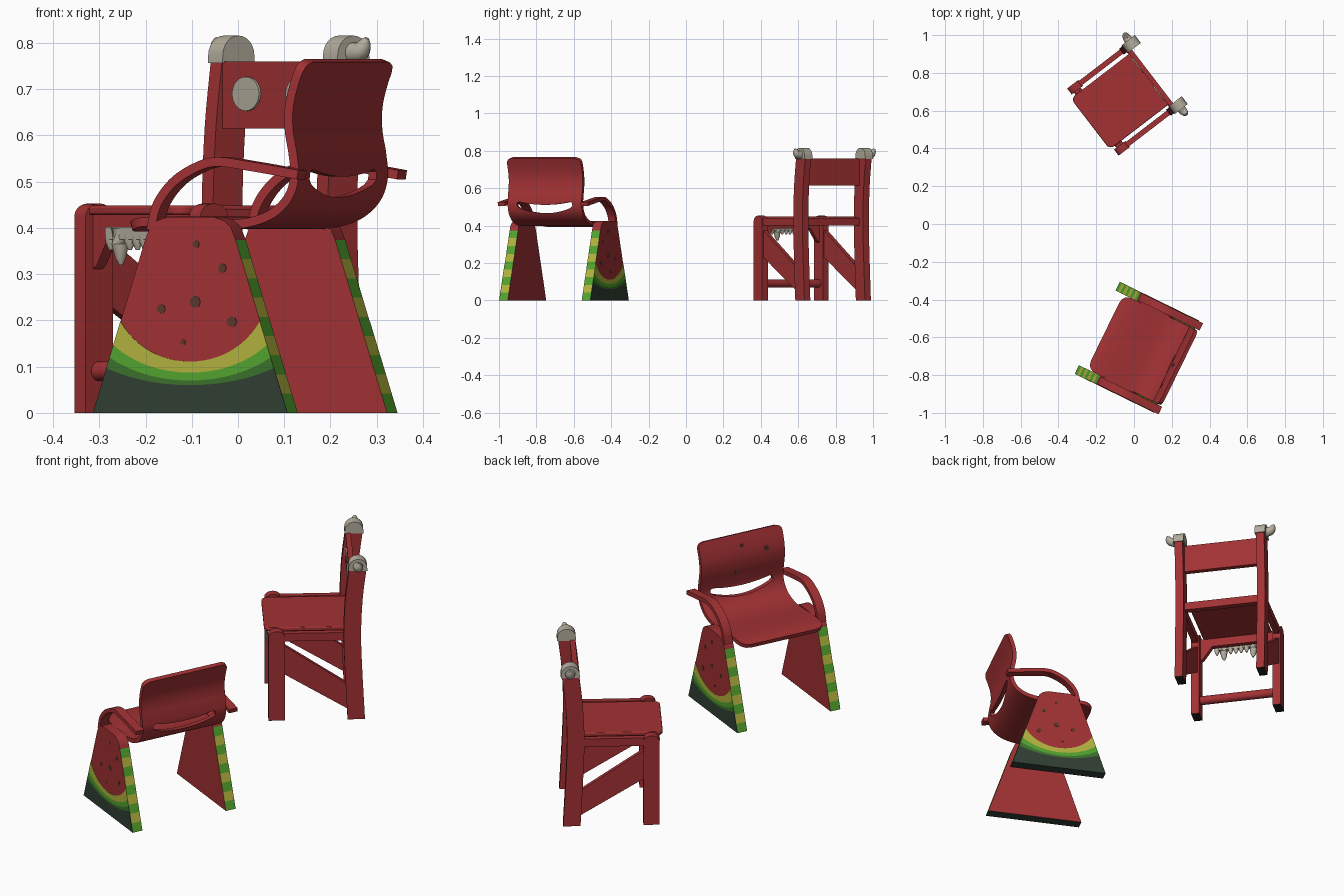
import bpy, bmesh, math
from mathutils import Matrix, Vector

if "Cube" in bpy.data.objects:
    bpy.data.objects.remove(bpy.data.objects["Cube"])


def mat(name, r, g, b):
    m = bpy.data.materials.new(name)
    m.diffuse_color = (r, g, b, 1)
    m.use_nodes = True
    m.node_tree.nodes["Principled BSDF"].inputs["Base Color"].default_value = m.diffuse_color
    return m


RED = mat("red", .36, .031, .034)
LIME = mat("lime", .45, .45, .05)
BRIGHT = mat("bright green", .085, .37, .028)
MID = mat("mid green", .045, .17, .025)
DARK = mat("dark green", .03, .05, .033)
BONE = mat("bone", .46, .42, .34)
SEED = mat("seed brown", .10, .04, .025)
FOOT = mat("foot black", .015, .012, .012)

# chair frames: local front is -y, local x is sideways
CHAIR_A = Matrix.Translation((.0155, -.6525, 0)) @ Matrix.Rotation(math.radians(-116.05), 4, 'Z')
CHAIR_B = Matrix.Translation((-.045, .672, 0)) @ Matrix.Rotation(math.radians(-52.5), 4, 'Z')


def make(name, frame, verts, faces, mats, idx=None):
    me = bpy.data.meshes.new(name)
    me.from_pydata([tuple(v) for v in verts], [], faces)
    for m in mats:
        me.materials.append(m)
    if idx:
        for p, i in zip(me.polygons, idx):
            p.material_index = i
    bm = bmesh.new()
    bm.from_mesh(me)
    bmesh.ops.recalc_face_normals(bm, faces=bm.faces)
    bm.to_mesh(me)
    bm.free()
    ob = bpy.data.objects.new(name, me)
    bpy.context.collection.objects.link(ob)
    ob.matrix_world = frame
    return ob


def prism(name, frame, pts, axis, d0, d1, mats, side_idx=None):
    """Extrude a 2D profile along one local axis."""
    put = {'x': lambda a, b, d: (d, a, b), 'y': lambda a, b, d: (a, d, b),
           'z': lambda a, b, d: (a, b, d)}[axis]
    n = len(pts)
    verts = [put(a, b, d) for d in (d0, d1) for a, b in pts]
    faces = [tuple(range(n)), tuple(range(n, 2 * n))]
    faces += [(i, (i + 1) % n, n + (i + 1) % n, n + i) for i in range(n)]
    return make(name, frame, verts, faces, mats, [0, 0] + side_idx if side_idx else None)


def rect(a0, b0, a1, b1):
    return [(a0, b0), (a1, b0), (a1, b1), (a0, b1)]


def ellipse(a, b, ra, rb, n=24):
    return [(a + ra * math.cos(2 * math.pi * i / n), b + rb * math.sin(2 * math.pi * i / n)) for i in range(n)]


def smooth(pts, n=6):
    """Catmull-Rom through the points."""
    p = [Vector(q) for q in pts]
    p = [2 * p[0] - p[1]] + p + [2 * p[-1] - p[-2]]
    out = []
    for i in range(1, len(p) - 2):
        a, b, c, d = p[i - 1:i + 3]
        for k in range(n):
            t = k / n
            out.append(.5 * (2 * b + (c - a) * t + (2 * a - 5 * b + 4 * c - d) * t * t
                             + (3 * b - a - 3 * c + d) * t ** 3))
    return out + [p[-2]]


def tube(name, frame, pts, radii, mats, n=14):
    """Round rod or horn with a radius at every point."""
    p = [Vector(q) for q in pts]
    verts, faces = [], []
    for i, c in enumerate(p):
        t = (p[min(i + 1, len(p) - 1)] - p[max(i - 1, 0)]).normalized()
        q = t.to_track_quat('Z', 'Y')
        verts += [c + q @ Vector((radii[i] * math.cos(2 * math.pi * k / n),
                                  radii[i] * math.sin(2 * math.pi * k / n), 0)) for k in range(n)]
    for i in range(len(p) - 1):
        faces += [(i * n + k, i * n + (k + 1) % n, (i + 1) * n + (k + 1) % n, (i + 1) * n + k) for k in range(n)]
    faces += [tuple(range(n)), tuple(range(len(verts) - n, len(verts)))]
    return make(name, frame, verts, faces, mats)


# ---------------- chair A: melon armchair ----------------
def half(z):
    return .234 - z * .125 / .374


# side panels: striped rind on the slanted edges
zs = [.374 * i / 9 for i in range(10)]
top = [(.097, .402), (.08, .416), (.055, .424)]
side = [(half(z), z) for z in zs] + top
profile = side + [(-a, b) for a, b in reversed(side)]
stripes = [1 if i % 2 else 2 for i in range(9)]
side_idx = stripes + [0] * 7 + stripes[::-1] + [3]
# painted bands on the outer face, as (middle height, rise towards the edges)
bands = [(0, 0), (.060, .037), (.070, .050), (.087, .060), (.111, .087)]
seeds = [(.014, .365, .008), (.077, .313, .010), (.012, .24, .013),
         (-.07, .225, .010), (.10, .197, .012), (-.017, .153, .006)]
arm_path = smooth([(-.097, .395), (-.082, .45), (-.045, .497), (.005, .528),
                   (.06, .543), (.144, .533), (.257, .515)])
arm_out = []
for sgn in (.010, -.010):
    row = []
    for i, c in enumerate(arm_path):
        t = (arm_path[min(i + 1, len(arm_path) - 1)] - arm_path[max(i - 1, 0)]).normalized()
        row.append((c.x - t.y * sgn, c.y + t.x * sgn))
    arm_out += row if sgn > 0 else row[::-1]
for s in (-1, 1):
    prism("side_panel", CHAIR_A, profile, 'x', s * .22, s * .27, [RED, LIME, BRIGHT, DARK], side_idx)
    ts = [i / 12 - 1 for i in range(25)]
    for (z0, k0), (z1, k1), m in zip(bands, bands[1:], (DARK, MID, BRIGHT, LIME)):
        edge = [(t, z0 + k0 * t * t) for t in ts] + [(t, z1 + k1 * t * t) for t in reversed(ts)]
        prism("rind_band", CHAIR_A, [(t * half(z), z) for t, z in edge], 'x', s * .269, s * .2715, [m])
    for y, z, r in seeds:
        prism("panel_seed", CHAIR_A, ellipse(y, z, r, r, 7), 'x', s * .269, s * .2715, [SEED])
    prism("armrest", CHAIR_A, arm_out, 'x', s * .225, s * .268, [RED])

# bent shell: seat and back in one sheet with rounded ends
line = smooth([(-.185, .402), (-.14, .413), (-.06, .414), (.04, .408), (.11, .411), (.17, .43),
               (.21, .465), (.226, .51), (.222, .56), (.213, .61), (.213, .66), (.225, .71), (.245, .762)], 8)
dist = [0]
for a, b in zip(line, line[1:]):
    dist.append(dist[-1] + (b - a).length)
verts, faces, COLS = [], [], 8
for c, d in zip(line, dist):
    R = .05 if c.y < .45 else .03
    e = min(d, dist[-1] - d, R)
    w = .22 - R + math.sqrt(R * R - (R - e) ** 2)
    verts += [(w * (2 * k / COLS - 1), c.x, c.y) for k in range(COLS + 1)]
N = COLS + 1
for i in range(len(line) - 1):
    faces += [(i * N + k, i * N + k + 1, (i + 1) * N + k + 1, (i + 1) * N + k) for k in range(COLS)]
shell = make("seat_shell", CHAIR_A, verts, faces, [RED])
sol = shell.modifiers.new("thickness", 'SOLIDIFY')
sol.thickness, sol.offset = .02, 0

# hand slot cut through the back
xs = [.15 * (i / 8 - 1) for i in range(17)]
slot = [(x, .466 + 1.2 * x * x) for x in xs] + [(.165, .505), (.163, .522)]
slot += [(x, .511 + .7 * x * x) for x in reversed(xs)] + [(-.163, .522), (-.165, .505)]
cutter = prism("slot_cutter", CHAIR_A, slot, 'y', .17, .32, [RED])
cutter.hide_render = True
boo = shell.modifiers.new("slot", 'BOOLEAN')
boo.operation, boo.object, boo.solver = 'DIFFERENCE', cutter, 'EXACT'
bpy.context.view_layer.update()
dg = bpy.context.evaluated_depsgraph_get()
cut = bpy.data.meshes.new_from_object(shell.evaluated_get(dg))
shell.modifiers.clear()
shell.data = cut
bpy.data.objects.remove(cutter)

# seeds on the front of the back
for x, z, y, r in ((0, .71, .225, .009), (.125, .675, .216, .013), (-.035, .585, .217, .009)):
    prism("back_seed", CHAIR_A, ellipse(x, z, r, r, 7), 'y', y - .013, y - .006, [SEED])

# ---------------- chair B: toothed chair ----------------
post_mid = smooth([(.188, 0), (.174, .28), (.17, .45), (.178, .62), (.195, .765)], 4)
post = [(c.x - .04, c.y) for c in post_mid] + [(c.x + .04, c.y) for c in reversed(post_mid)]
leg = [(-.2175, 0), (-.1425, 0)] + [(-.18 + .0375 * math.cos(a), .425 + .028 * math.sin(a))
                                   for a in [math.pi * i / 10 for i in range(11)]]
cap = [(.151, .757), (.239, .757)] + [(.195 + .043 * math.cos(a), .773 + .043 * math.sin(a))
                                      for a in [math.pi * i / 12 for i in range(13)]]
for s in (-1, 1):
    x0, x1 = s * .184, s * .224
    prism("rear_post", CHAIR_B, post, 'x', x0, x1, [RED, FOOT], [0] * (len(post) - 1) + [1])
    prism("front_leg", CHAIR_B, leg, 'x', x0, x1, [RED, FOOT], [1] + [0] * (len(leg) - 1))
    prism("post_cap", CHAIR_B, cap, 'x', s * .178, s * .230, [BONE])
    tube("horn", CHAIR_B, smooth([(s * .215, .195, .778), (s * .25, .198, .782), (s * .268, .203, .81)], 4),
         [.024, .024, .023, .022, .021, .019, .016, .012, .005], [BONE])
    prism("side_rail", CHAIR_B, rect(-.16, .40, .15, .44), 'x', s * .19, s * .218, [RED])
    prism("side_brace", CHAIR_B, [(-.15, .38), (-.15, .235), (.15, .05), (.15, .175)], 'x',
          s * .192, s * .216, [RED])
    prism("eye_spot", CHAIR_B, ellipse(s * .095, .69, .048, .037), 'y', .150, .157, [BONE])
    tube("fang", CHAIR_B, [(s * .075, -.207, .40), (s * .075, -.207, .365), (s * .073, -.207, .335),
                           (s * .072, -.207, .32)], [.02, .019, .012, .004], [BONE])

# seat board with rounded front corners
corner = [(.14 + .03 * math.sin(a), -.205 - .03 * math.cos(a)) for a in [math.pi / 2 * i / 6 for i in range(7)]]
right = corner + [(.17, .17)]
seat = prism("seat_board", CHAIR_B, right + [(-a, b) for a, b in reversed(right)], 'z', .428, .448, [RED])
bev = seat.modifiers.new("soft_edge", 'BEVEL')
bev.width, bev.segments = .005, 2

# arched apron and rails
arch = [(.185, .43), (.185, .31), (.17, .32), (.125, .385)]
prism("front_apron", CHAIR_B, arch + [(-a, b) for a, b in reversed(arch)], 'y', -.198, -.172, [RED])
prism("rear_rail", CHAIR_B, rect(-.185, .40, .185, .44), 'y', .15, .18, [RED])
prism("back_board", CHAIR_B, rect(-.19, .615, .19, .76), 'y', .155, .18, [RED])
tube("front_stretcher", CHAIR_B, [(-.2, -.18, .09), (.2, -.18, .09)], [.022, .022], [RED])

# gum strip and small teeth
prism("tooth_strip", CHAIR_B, rect(-.115, .375, .115, .402), 'y', -.218, -.197, [BONE])
for x in (-.108, -.04, -.013, .013, .04, .108):
    tube("small_tooth", CHAIR_B, [(x, -.207, .385), (x, -.207, .37), (x, -.207, .352)], [.013, .012, .004], [BONE])

# smooth shading with sharp edges kept
bpy.ops.object.select_all(action='DESELECT')
for ob in bpy.context.collection.objects:
    ob.select_set(True)
bpy.context.view_layer.objects.active = shell
bpy.ops.object.shade_smooth_by_angle(angle=math.radians(35))
